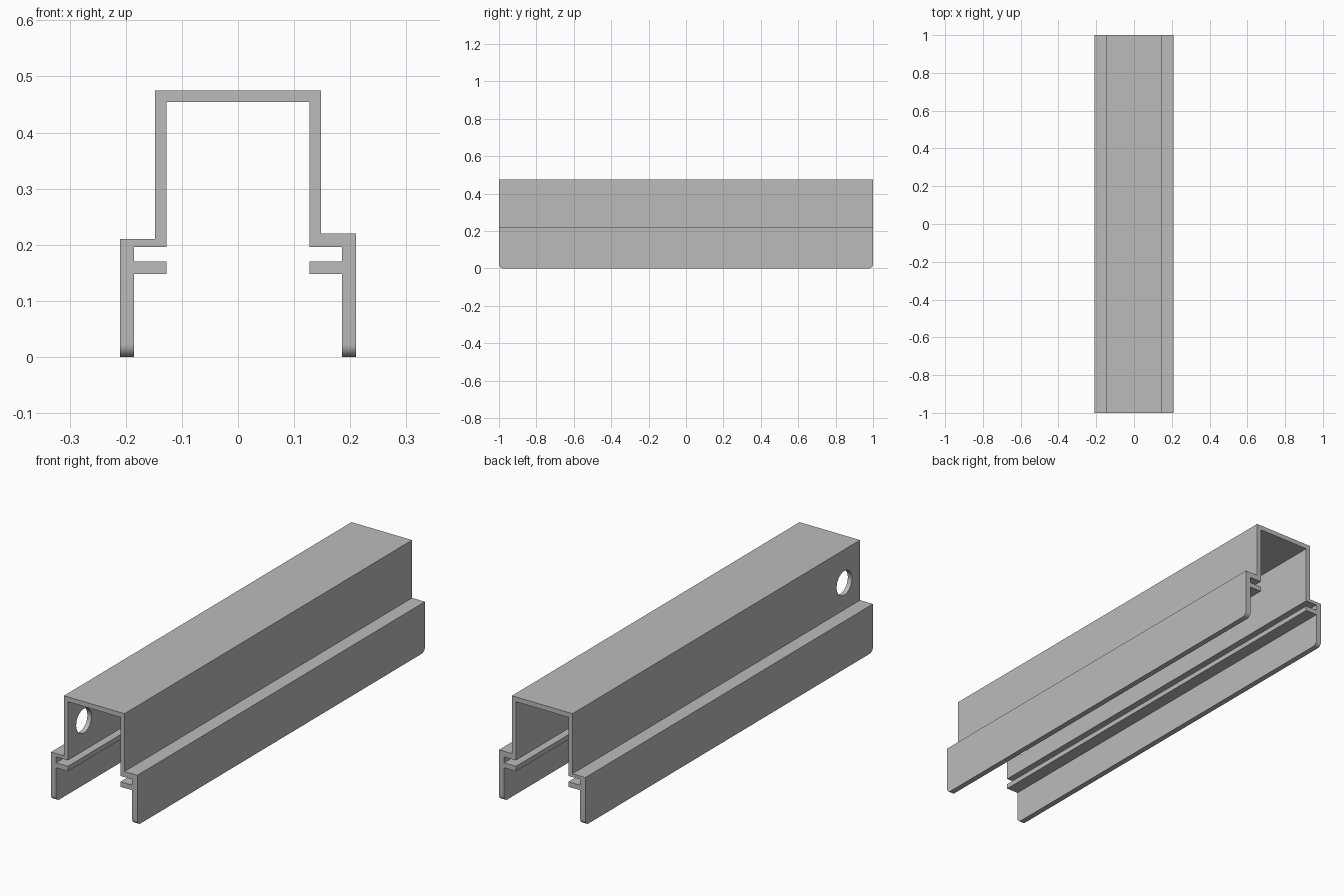
import bpy
import bmesh
from math import radians

cube = bpy.data.objects.get("Cube")
if cube:
    bpy.data.objects.remove(cube, do_unlink=True)

HALF_LENGTH = 1.0
TOP, CEILING = 0.475, 0.454
SHELF_BOTTOM, LIP_TOP, LIP_BOTTOM = 0.196, 0.170, 0.148
OUTER, LEG_INNER = 0.21, 0.185
WALL_OUTER, WALL_INNER = 0.1475, 0.1275


def half_profile(side, shelf_top):
    """Outer then inner outline of one side, both running from the foot up."""
    outer = [(OUTER, 0), (OUTER, shelf_top), (WALL_OUTER, shelf_top), (WALL_OUTER, TOP)]
    inner = [(LEG_INNER, 0), (LEG_INNER, LIP_BOTTOM), (WALL_INNER, LIP_BOTTOM),
             (WALL_INNER, LIP_TOP), (LEG_INNER, LIP_TOP), (LEG_INNER, SHELF_BOTTOM),
             (WALL_INNER, SHELF_BOTTOM), (WALL_INNER, CEILING)]
    return [[(side * x, z) for x, z in line] for line in (outer, inner)]


# Channel cross-section: the shelf on the left is slightly thicker
left_out, left_in = half_profile(1, 0.2205)
right_out, right_in = half_profile(-1, 0.2105)
outline = left_out + right_out[::-1] + right_in + left_in[::-1]

# Extrude the section along the length
bm = bmesh.new()
face = bm.faces.new([bm.verts.new((x, -HALF_LENGTH, z)) for x, z in outline])
extruded = bmesh.ops.extrude_face_region(bm, geom=[face])["geom"]
moved = [v for v in extruded if isinstance(v, bmesh.types.BMVert)]
bmesh.ops.translate(bm, verts=moved, vec=(0, 2 * HALF_LENGTH, 0))

# Round the bottom corners at both ends of each leg
corners = [e for e in bm.edges
           if all(v.co.z < 0.001 for v in e.verts)
           and abs(e.verts[0].co.y - e.verts[1].co.y) < 0.001]
bmesh.ops.bevel(bm, geom=corners, offset=0.022, offset_type='OFFSET',
                segments=8, profile=0.5, affect='EDGES')
bmesh.ops.recalc_face_normals(bm, faces=bm.faces)
mesh = bpy.data.meshes.new("channel_rail")
bm.to_mesh(mesh)
bm.free()
rail = bpy.data.objects.new("channel_rail", mesh)
bpy.context.collection.objects.link(rail)

# Plain metal colour
metal = bpy.data.materials.new("grey_metal")
metal.use_nodes = True
grey = (0.5, 0.5, 0.5, 1)
metal.diffuse_color = grey
metal.node_tree.nodes["Principled BSDF"].inputs["Base Color"].default_value = grey
mesh.materials.append(metal)

# Round hole through the right wall near the front
bpy.ops.mesh.primitive_cylinder_add(vertices=48, radius=0.053, depth=0.1,
                                    location=(-0.1375, -0.89, 0.328),
                                    rotation=(0, radians(90), 0))
cutter = bpy.context.object
cutter.name = "hole_cutter"
cutter.hide_render = True
cutter.data.materials.append(metal)

bpy.ops.object.select_all(action='DESELECT')
rail.select_set(True)
bpy.context.view_layer.objects.active = rail
hole = rail.modifiers.new("wall_hole", 'BOOLEAN')
hole.operation = 'DIFFERENCE'
hole.solver = 'EXACT'
hole.object = cutter
bpy.ops.object.modifier_apply(modifier=hole.name)
bpy.data.objects.remove(cutter, do_unlink=True)

bpy.ops.object.shade_smooth_by_angle(angle=radians(30))
